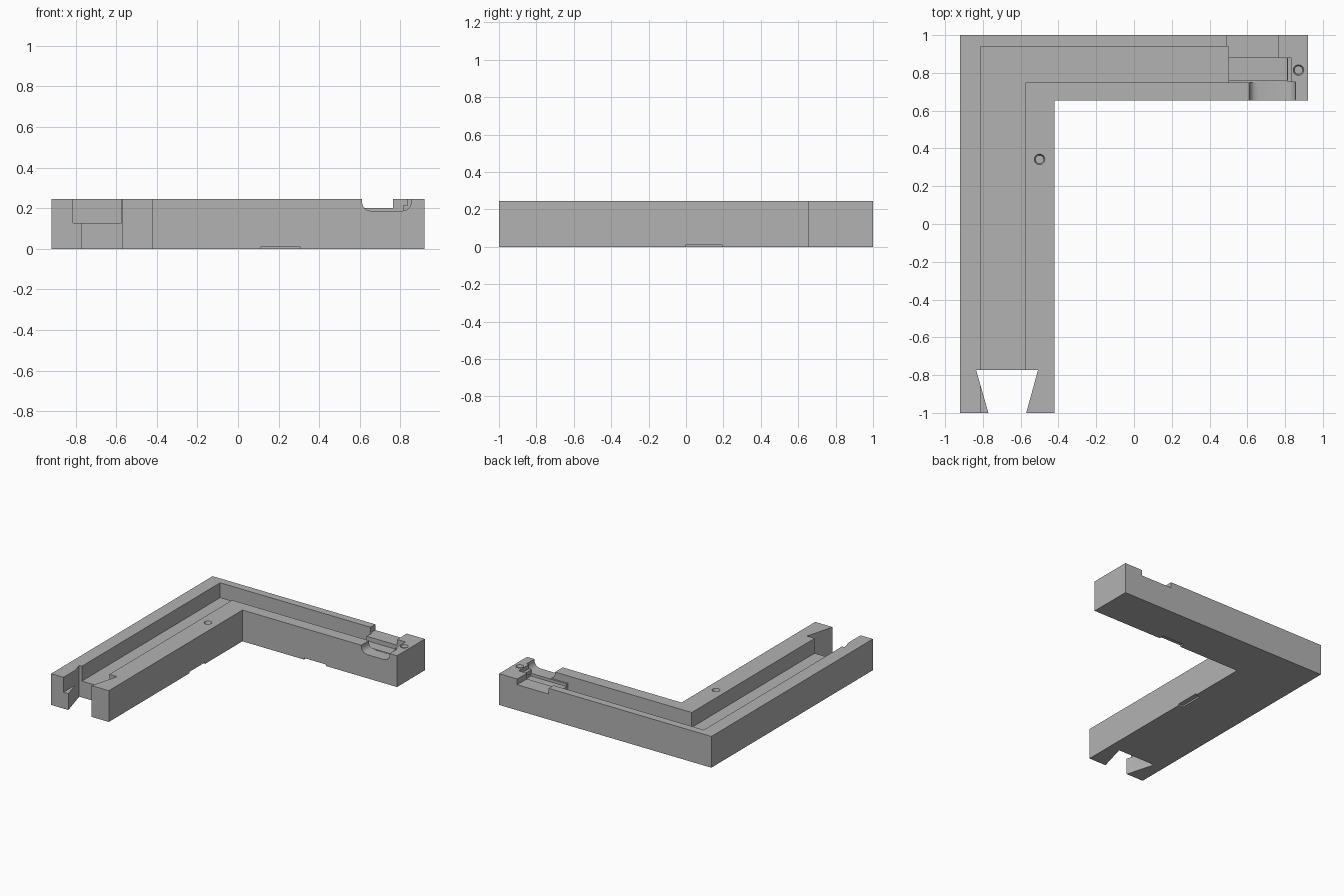
import bpy, bmesh
from mathutils import Vector

if "Cube" in bpy.data.objects:
    bpy.data.objects.remove(bpy.data.objects["Cube"])

H = 0.245      # body height
TOP = 0.35     # cutters reach above the body

grey = bpy.data.materials.new("plain grey")
grey.use_nodes = True
colour = (0.45, 0.45, 0.45, 1)
grey.diffuse_color = colour
grey.node_tree.nodes["Principled BSDF"].inputs["Base Color"].default_value = colour


def prism(name, points, direction):
    """Extrude a closed loop of 3D points along a direction."""
    bm = bmesh.new()
    face = bm.faces.new([bm.verts.new(p) for p in points])
    out = bmesh.ops.extrude_face_region(bm, geom=[face])["geom"]
    moved = [g for g in out if isinstance(g, bmesh.types.BMVert)]
    bmesh.ops.translate(bm, verts=moved, vec=Vector(direction))
    bmesh.ops.recalc_face_normals(bm, faces=bm.faces)
    mesh = bpy.data.meshes.new(name)
    bm.to_mesh(mesh)
    bm.free()
    mesh.materials.append(grey)
    obj = bpy.data.objects.new(name, mesh)
    bpy.context.collection.objects.link(obj)
    return obj


def upright(name, outline, z0, z1):
    return prism(name, [(x, y, z0) for x, y in outline], (0, 0, z1 - z0))


def box(name, x0, x1, y0, y1, z0, z1):
    return upright(name, [(x0, y0), (x1, y0), (x1, y1), (x0, y1)], z0, z1)


def dimple(name, x, y):
    """Shallow round recess with steep tapered sides."""
    bpy.ops.mesh.primitive_cone_add(vertices=32, radius1=0.022, radius2=0.034,
                                    depth=0.04, location=(x, y, H))
    obj = bpy.context.object
    obj.name = name
    obj.data.materials.append(grey)
    return obj


# L-shaped body
body = upright("corner_body", [(-0.92, -1), (-0.42, -1), (-0.42, 0.655),
                               (0.92, 0.655), (0.92, 1), (-0.92, 1)], 0, H)

# Rounded finger opening on the inner side of the short arm
opening = [(0.61, TOP), (0.61, 0.24)]
opening += [(0.66 - 0.05 * c, 0.235 - 0.05 * s)
            for c, s in ((0.98, 0.2), (0.87, 0.5), (0.71, 0.71), (0.5, 0.87), (0, 1))]
opening += [(0.805 + 0.05 * s, 0.235 - 0.05 * c)
            for c, s in ((1, 0), (0.87, 0.5), (0.71, 0.71), (0.5, 0.87), (0.2, 0.98))]
opening += [(0.855, 0.24), (0.855, TOP)]

cutters = [
    # Long L-shaped channel
    upright("channel_cutter", [(-0.813, -1.1), (-0.575, -1.1), (-0.575, 0.75),
                               (0.5, 0.75), (0.5, 0.94), (-0.813, 0.94)], 0.128, TOP),
    # Dovetail through the end of the long arm
    upright("dovetail_cutter", [(-0.742, -1.1), (-0.598, -1.1), (-0.508, -0.772),
                                (-0.836, -0.772)], -0.1, TOP),
    # Latch seat steps at the end of the short arm
    box("rear_gap_cutter", 0.49, 0.763, 0.875, 1.1, 0.2, TOP),
    box("seat_cutter", 0.49, 0.835, 0.75, 0.88, 0.212, TOP),
    box("lip_cutter", 0.49, 0.812, 0.75, 0.88, 0.187, TOP),
    box("slot_cutter", 0.49, 0.81, 0.763, 0.88, 0.165, TOP),
    prism("opening_cutter", [(x, 0.6, z) for x, z in opening], (0, 0.151, 0)),
    # Pry notches along the lower inner edges
    box("side_notch_cutter", -0.46, -0.38, 0, 0.193, -0.05, 0.012),
    box("front_notch_cutter", 0.113, 0.306, 0.6, 0.695, -0.05, 0.012),
    # Round marks in the top face
    dimple("arm_dimple_cutter", -0.5, 0.342),
    dimple("end_dimple_cutter", 0.871, 0.815),
]

for cutter in cutters:
    mod = body.modifiers.new(cutter.name, "BOOLEAN")
    mod.operation = "DIFFERENCE"
    mod.solver = "EXACT"
    mod.object = cutter

# Bake the cuts and drop the cutters
bpy.context.view_layer.update()
result = bpy.data.meshes.new_from_object(
    body.evaluated_get(bpy.context.evaluated_depsgraph_get()))
body.modifiers.clear()
body.data = result
for cutter in cutters:
    bpy.data.objects.remove(cutter)

bpy.ops.object.select_all(action="DESELECT")
body.select_set(True)
bpy.context.view_layer.objects.active = body
bpy.ops.object.shade_smooth_by_angle(angle=0.6)
